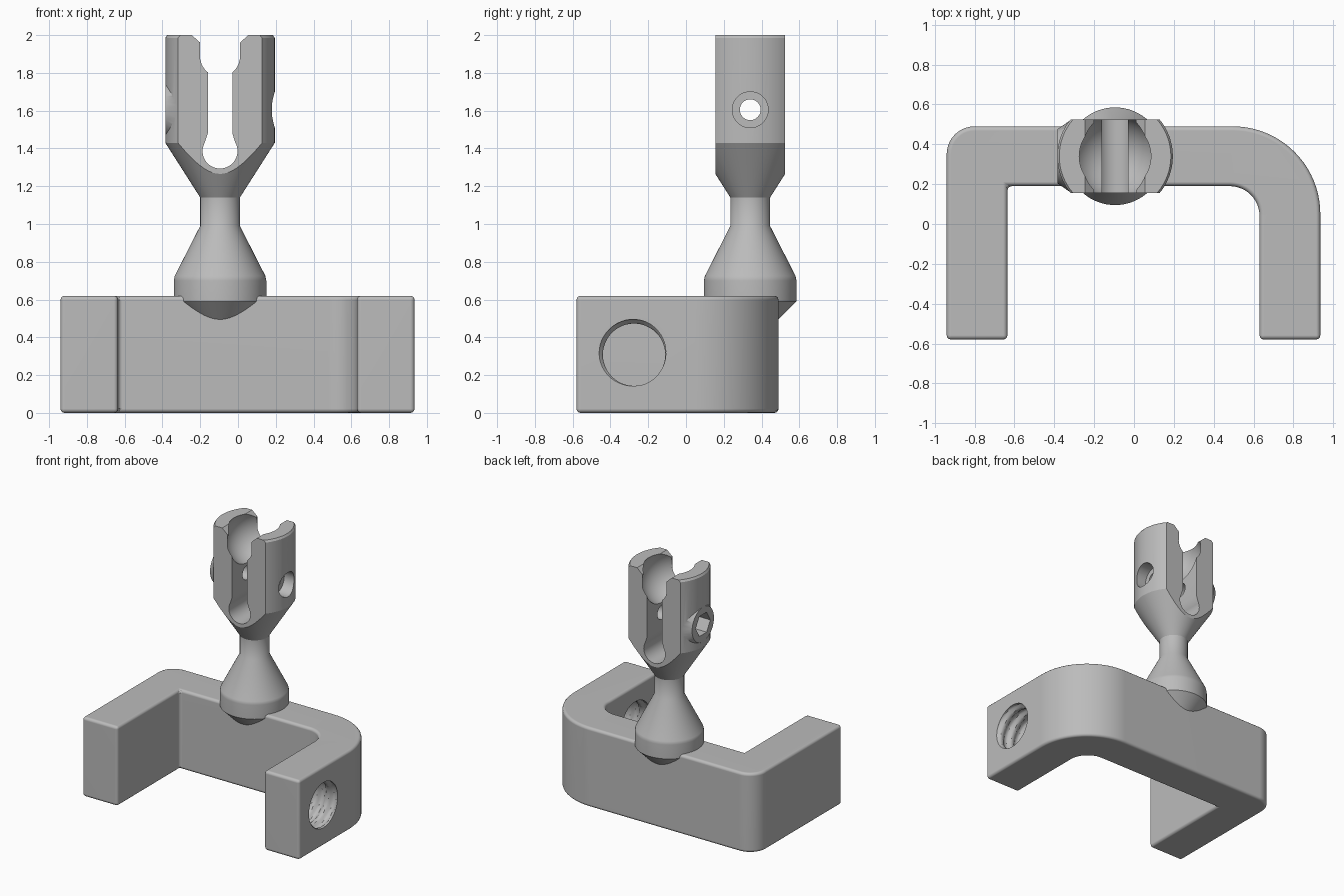
import bpy, bmesh, math
from mathutils import Matrix, Vector

cube = bpy.data.objects.get("Cube")
if cube:
    bpy.data.objects.remove(cube, do_unlink=True)

AX, AY = -0.095, 0.34      # stem axis
PIN_Z = 1.605              # height of the cross hole
THICK = 0.62               # clamp height

grey = bpy.data.materials.new("plain grey")
grey.use_nodes = True
grey.diffuse_color = (0.5, 0.5, 0.5, 1)
grey.node_tree.nodes["Principled BSDF"].inputs["Base Color"].default_value = (0.5, 0.5, 0.5, 1)


def finish(bm, name):
    bmesh.ops.recalc_face_normals(bm, faces=bm.faces)
    mesh = bpy.data.meshes.new(name)
    bm.to_mesh(mesh)
    bm.free()
    mesh.materials.append(grey)
    obj = bpy.data.objects.new(name, mesh)
    bpy.context.collection.objects.link(obj)
    return obj


def activate(obj):
    bpy.ops.object.select_all(action='DESELECT')
    obj.select_set(True)
    bpy.context.view_layer.objects.active = obj


def apply_all(obj):
    activate(obj)
    for mod in list(obj.modifiers):
        bpy.ops.object.modifier_apply(modifier=mod.name)


def boolean(obj, cutter, op='DIFFERENCE'):
    mod = obj.modifiers.new("cut", 'BOOLEAN')
    mod.operation, mod.object, mod.solver = op, cutter, 'EXACT'
    apply_all(obj)
    bpy.data.objects.remove(cutter, do_unlink=True)


def smooth(obj):
    activate(obj)
    bpy.ops.object.shade_smooth_by_angle(angle=math.radians(32))
    mod = obj.modifiers.new("weighted normals", 'WEIGHTED_NORMAL')
    mod.keep_sharp = True


def prism(name, points, direction):
    """Extrude a closed outline of 3D points."""
    bm = bmesh.new()
    face = bm.faces.new([bm.verts.new(p) for p in points])
    ext = bmesh.ops.extrude_face_region(bm, geom=[face])
    moved = [g for g in ext["geom"] if isinstance(g, bmesh.types.BMVert)]
    bmesh.ops.translate(bm, verts=moved, vec=direction)
    return finish(bm, name)


def skin(name, rings):
    """Close a tube through equally sized rings of points."""
    bm = bmesh.new()
    loops = [[bm.verts.new(p) for p in ring] for ring in rings]
    n = len(loops[0])
    for a, b in zip(loops, loops[1:]):
        for i in range(n):
            bm.faces.new((a[i], a[(i + 1) % n], b[(i + 1) % n], b[i]))
    bm.faces.new(loops[0])
    bm.faces.new(loops[-1])
    return finish(bm, name)


def lathe(name, profile, n=72):
    """Upright turned part: profile holds (radius, z)."""
    angles = [math.tau * i / n for i in range(n)]
    return skin(name, [[(AX + r * math.cos(a), AY + r * math.sin(a), z) for a in angles]
                       for r, z in profile])


def side_lathe(name, profile, n=48):
    """Part turned about the cross hole: profile holds (radius, x)."""
    angles = [math.tau * i / n for i in range(n)]
    return skin(name, [[(x, AY + r * math.cos(a), PIN_Z + r * math.sin(a)) for a in angles]
                       for r, x in profile])


def arc(cx, cy, r, a0, a1, n):
    out = []
    for i in range(n + 1):
        a = math.radians(a0 + (a1 - a0) * i / n)
        out.append((cx + r * math.cos(a), cy + r * math.sin(a), 0))
    return out


# Clamp: U-shaped bar with rounded edges
outline = [(-0.94, -0.58, 0), (-0.635, -0.58, 0), (-0.635, 0.19, 0)]
outline += arc(0.48, 0.04, 0.15, 90, 0, 12)
outline += [(0.63, -0.58, 0), (0.935, -0.58, 0)]
outline += arc(0.495, 0.05, 0.44, 0, 90, 20)
outline += arc(-0.80, 0.35, 0.14, 90, 180, 10)
clamp = prism("clamp_body", outline, (0, 0, THICK))
bev = clamp.modifiers.new("round edges", 'BEVEL')
bev.width, bev.segments, bev.use_clamp_overlap = 0.022, 3, False
bev.limit_method, bev.angle_limit = 'ANGLE', math.radians(35)
apply_all(clamp)

# Threaded hole through one arm
rings = []
pitch, steps = 0.1, 44
for k in range(steps + 1):
    x = 0.56 + 0.44 * k / steps
    ring = []
    for i in range(48):
        t = i / 48
        wave = abs(((x / pitch - t) % 1) * 2 - 1)
        r = 0.165 + 0.023 * min(1, max(0, wave * 2 - 0.5))
        ring.append((x, -0.275 + r * math.cos(math.tau * t), 0.308 + r * math.sin(math.tau * t)))
    rings.append(ring)
boolean(clamp, skin("thread_cutter", rings))
smooth(clamp)

# Stem: cone base set into the clamp, and neck
stem = lathe("stem_base", [(0.05, 0.395), (0.245, 0.59), (0.245, 0.70), (0.24, 0.725),
                           (0.105, 0.99), (0.105, 1.15)])
smooth(stem)

# Fork head: turned blank with a flared boss, trimmed flat front and back
fork = lathe("fork_head", [(0.105, 1.14), (0.29, 1.43), (0.29, 1.985), (0.28, 2.0)])
boss = side_lathe("boss", [(0.212, AX - 0.18), (0.135, AX - 0.29)])
boolean(fork, boss, 'UNION')
lo, hi = 1.1, 2.1
slab = prism("slab", [(-1, AY - 0.185, lo), (1, AY - 0.185, lo),
                      (1, AY - 0.185, hi), (-1, AY - 0.185, hi)], (0, 0.37, 0))
boolean(fork, slab, 'INTERSECT')

# Slot with a widened mouth, round relief and ball socket
half = [(0.09, 1.40), (0.081, 1.43), (0.065, 1.48), (0.065, 1.87), (0.105, 1.87),
        (0.105, 1.96), (0.15, 2.0), (0.15, 2.1)]
slot = [(AX + w, AY - 0.4, z) for w, z in half]
slot += [(AX - w, AY - 0.4, z) for w, z in reversed(half)]
boolean(fork, prism("slot_cutter", slot, (0, 0.8, 0)))
relief = [(x, AY - 0.4, y) for x, y, _ in arc(AX, 1.386, 0.0925, 0, 352.5, 47)]
boolean(fork, prism("relief_cutter", relief, (0, 0.8, 0)))
bm = bmesh.new()
bmesh.ops.create_uvsphere(bm, u_segments=64, v_segments=40, radius=0.213,
                          matrix=Matrix.Translation(Vector((AX, AY, 1.886))))
boolean(fork, finish(bm, "socket_cutter"))

# Cross hole, screw-head counterbore and hexagonal nut pocket
boolean(fork, side_lathe("pin_cutter", [(0.055, AX - 0.5), (0.055, AX + 0.5)], 32))
boolean(fork, side_lathe("head_cutter", [(0.095, AX + 0.19), (0.095, AX + 0.5)]))
boolean(fork, side_lathe("nut_cutter", [(0.09, AX - 0.5), (0.09, AX - 0.19)], 6))
smooth(fork)
